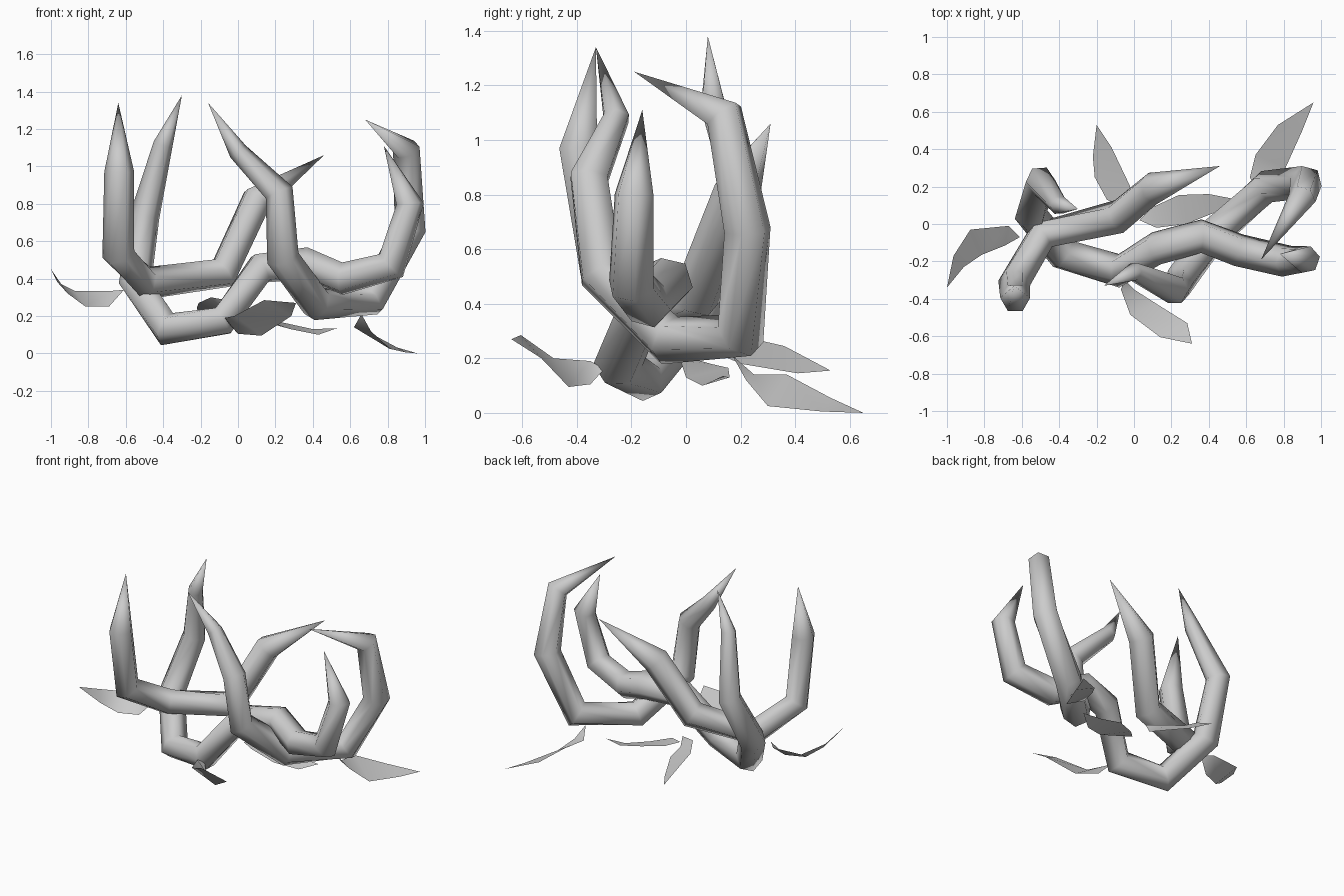
import bpy, bmesh, math
from mathutils import Vector

if "Cube" in bpy.data.objects:
    bpy.data.objects.remove(bpy.data.objects["Cube"])


def finish(bm, name):
    bmesh.ops.recalc_face_normals(bm, faces=bm.faces)
    me = bpy.data.meshes.new(name)
    bm.to_mesh(me)
    bm.free()
    ob = bpy.data.objects.new(name, me)
    bpy.context.collection.objects.link(ob)
    for p in me.polygons:
        p.use_smooth = True
    return ob


def stem(name, path, radii, sides=6):
    """Tube through path, pointed at both ends."""
    pts = [Vector(p) for p in path]
    bm = bmesh.new()
    rings, side = [], None
    for i in range(1, len(pts) - 1):
        t = ((pts[i] - pts[i - 1]).normalized() + (pts[i + 1] - pts[i]).normalized()).normalized()
        if side is None:
            side = Vector((1, 0, 0))
        side = (side - t * side.dot(t)).normalized()
        up = t.cross(side)
        rings.append([bm.verts.new(pts[i] + radii[i - 1] * (
            side * math.cos(2 * math.pi * k / sides) + up * math.sin(2 * math.pi * k / sides)))
            for k in range(sides)])
    start, end = bm.verts.new(pts[0]), bm.verts.new(pts[-1])
    for k in range(sides):
        j = (k + 1) % sides
        bm.faces.new((start, rings[0][j], rings[0][k]))
        bm.faces.new((end, rings[-1][k], rings[-1][j]))
        for a, b in zip(rings, rings[1:]):
            bm.faces.new((a[k], a[j], b[j], b[k]))
    return finish(bm, name)


def leaf(name, base, left, right, tip):
    """Thin blade from its two edges, pointed at base and tip."""
    bm = bmesh.new()
    b, t = bm.verts.new(base), bm.verts.new(tip)
    l = [bm.verts.new(p) for p in left]
    r = [bm.verts.new(p) for p in right]
    bm.faces.new((b, r[0], l[0]))
    for i in range(len(l) - 1):
        bm.faces.new((l[i], r[i], r[i + 1], l[i + 1]))
    bm.faces.new((l[-1], r[-1], t))
    return finish(bm, name)


# Three twisting stems
stem("left_stem",
     [(-.64, -.33, 1.34), (-.635, -.395, .97), (-.64, -.315, .53), (-.49, -.06, .375),
      (-.08, .04, .43), (.1, .19, .82), (.46, .31, 1.06)],
     [.08, .088, .09, .092, .088])
stem("long_stem",
     [(-.30, .08, 1.38), (-.40, .10, 1.12), (-.50, .23, .73), (-.55, .05, .38), (-.38, -.16, .13),
      (-.08, -.25, .175), (.12, -.13, .455), (.36, -.065, .48), (.56, -.14, .40),
      (.82, -.2, .47), (.92, -.19, .80), (.78, -.16, 1.11)],
     [.052, .08, .09, .092, .09, .09, .092, .09, .088, .075])
stem("right_stem",
     [(-.16, -.33, 1.34), (0, -.255, 1.08), (.22, -.355, .86), (.24, -.31, .51), (.42, -.06, .265),
      (.71, .2, .285), (.92, .225, .67), (.9, .14, 1.09), (.68, -.19, 1.25)],
     [.052, .078, .088, .092, .092, .088, .075])

# Five loose leaves around the foot
leaf("left_leaf", (-.61, -.07, .34),
     [(-.67, -.01, .335), (-.875, -.03, .335), (-.965, -.17, .38)],
     [(-.69, -.115, .25), (-.815, -.165, .25), (-.91, -.23, .32)], (-1, -.34, .45))
leaf("back_leaf", (-.03, .08, .28),
     [(-.145, .13, .30), (-.21, .25, .27), (-.22, .36, .245)],
     [(-.035, .11, .22), (-.02, .2, .18), (-.12, .41, .145)], (-.2, .53, .155))
leaf("right_leaf", (.66, .17, .21),
     [(.62, .25, .14), (.65, .37, .14), (.77, .53, .055)],
     [(.71, .22, .12), (.81, .3, .025), (.9, .5, .005)], (.96, .65, 0))
leaf("front_leaf", (-.05, -.3, .16),
     [(-.07, -.35, .19), (-.02, -.485, .2), (.14, -.605, .285)],
     [(0, -.35, .105), (.125, -.43, .095), (.285, -.53, .2)], (.31, -.64, .27))
leaf("centre_leaf", (.03, .02, .2),
     [(.1, .09, .18), (.24, .155, .165), (.4, .16, .13)],
     [(.12, -.02, .19), (.28, .0, .13), (.43, .06, .1)], (.53, .135, .135))
